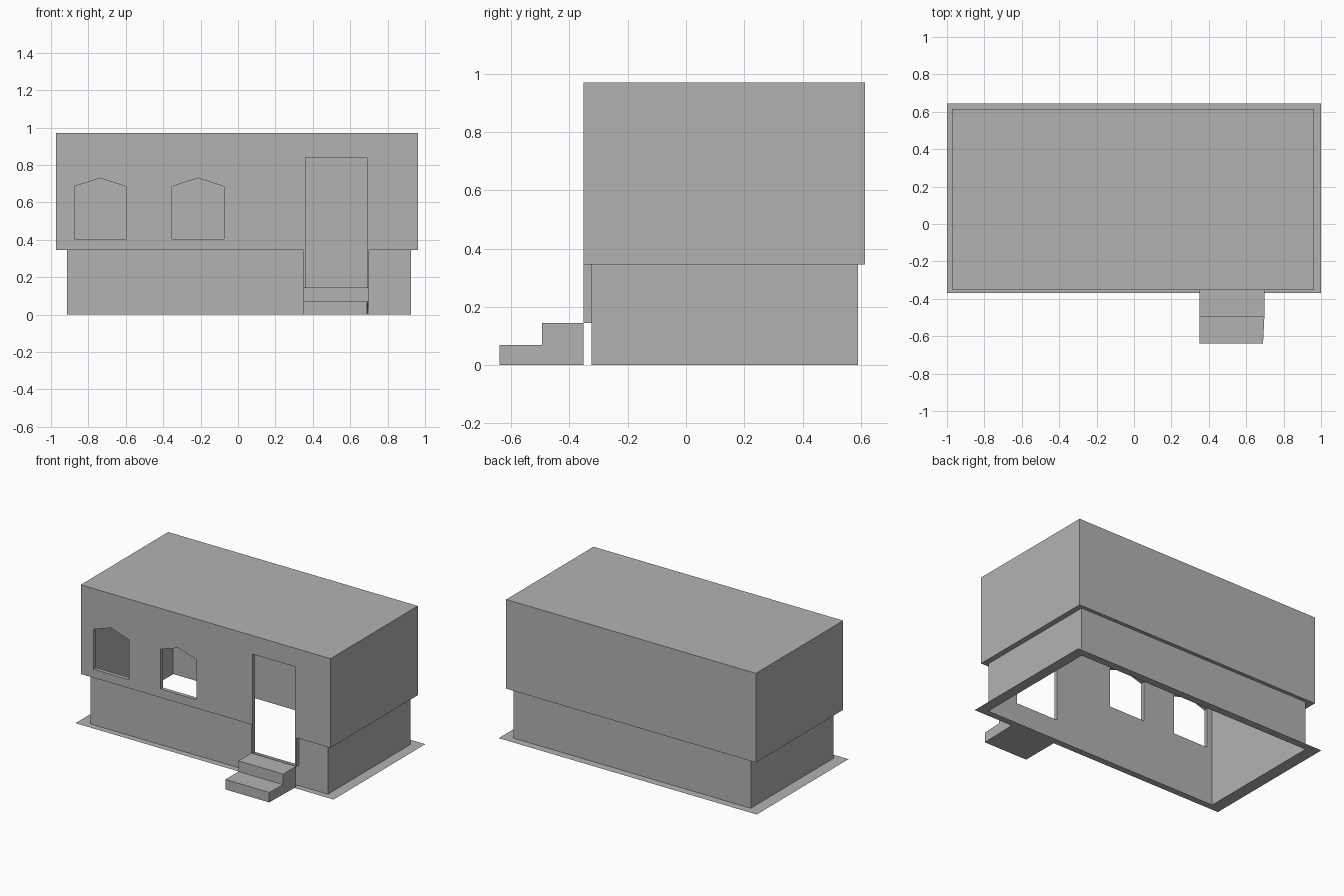
import bpy
import bmesh

cube = bpy.data.objects.get("Cube")
if cube:
    bpy.data.objects.remove(cube, do_unlink=True)

grey = bpy.data.materials.new("plain_grey")
grey.use_nodes = True
colour = (0.45, 0.45, 0.45, 1)
grey.diffuse_color = colour
grey.node_tree.nodes["Principled BSDF"].inputs["Base Color"].default_value = colour

# Shared plan dimensions
LEFT, RIGHT, FRONT, BACK = -0.915, 0.925, -0.325, 0.59
FACADE, EAVE, TOP = -0.352, 0.345, 0.97
STEP_TOP = 0.145


def finish(name, bm):
    bmesh.ops.recalc_face_normals(bm, faces=bm.faces)
    mesh = bpy.data.meshes.new(name)
    bm.to_mesh(mesh)
    bm.free()
    mesh.materials.append(grey)
    obj = bpy.data.objects.new(name, mesh)
    bpy.context.collection.objects.link(obj)
    return obj


def prism(name, outline, start, end, axis="y"):
    """Extrude a closed outline along y (points are x, z) or x (points are y, z)."""
    bm = bmesh.new()
    place = (lambda a, b, d: (a, d, b)) if axis == "y" else (lambda a, b, d: (d, a, b))
    rings = [[bm.verts.new(place(a, b, d)) for a, b in outline] for d in (start, end)]
    bm.faces.new(rings[0])
    bm.faces.new(rings[1])
    for i in range(len(outline)):
        j = (i + 1) % len(outline)
        bm.faces.new((rings[0][i], rings[0][j], rings[1][j], rings[1][i]))
    return finish(name, bm)


def rect(a0, b0, a1, b1):
    return [(a0, b0), (a1, b0), (a1, b1), (a0, b1)]


def combine(target, tool, operation):
    mod = target.modifiers.new(tool.name, "BOOLEAN")
    mod.operation, mod.solver, mod.object = operation, "EXACT", tool
    bpy.context.view_layer.objects.active = target
    bpy.ops.object.modifier_apply(modifier=mod.name)
    bpy.data.objects.remove(tool, do_unlink=True)


# Upper storey: overhanging hollow box with a door surround reaching down
upper = prism("upper_storey", rect(-0.972, EAVE, 0.963, TOP), FACADE, 0.615)
combine(upper, prism("surround", rect(0.35, STEP_TOP, 0.70, 0.6), FACADE, FRONT), "UNION")
combine(upper, prism("cavity", rect(LEFT, -0.1, RIGHT, 0.945), FRONT, BACK), "DIFFERENCE")

# Two pointed windows and the doorway
for x0, x1 in ((-0.875, -0.6), (-0.353, -0.075)):
    shape = [(x0, 0.405), (x1, 0.405), (x1, 0.685), ((x0 + x1) / 2, 0.73), (x0, 0.685)]
    combine(upper, prism("window", shape, -0.5, -0.2), "DIFFERENCE")
combine(upper, prism("doorway", rect(0.36, 0.1, 0.69, 0.84), -0.5, -0.2), "DIFFERENCE")

# Lower walls: thin sheet, notched at the doorway
bm = bmesh.new()
front = [(LEFT, 0), (RIGHT, 0), (RIGHT, EAVE), (0.69, EAVE), (0.69, STEP_TOP),
         (0.36, STEP_TOP), (0.36, EAVE), (LEFT, EAVE)]
v = [bm.verts.new((x, FRONT, z)) for x, z in front]
bm.faces.new(v)
bl, br, tr, tl = [bm.verts.new((x, BACK, z)) for x, z in rect(LEFT, 0, RIGHT, EAVE)]
bm.faces.new((br, bl, tl, tr))
bm.faces.new((v[1], br, tr, v[2]))
bm.faces.new((bl, v[0], v[7], tl))
finish("lower_walls", bm)

# Flat ground flange around the base
bm = bmesh.new()
outer = [bm.verts.new((x, y, 0)) for x, y in rect(-1, -0.37, 1, 0.645)]
inner = [bm.verts.new((x, y, 0)) for x, y in rect(LEFT, FRONT, RIGHT, BACK)]
for i in range(4):
    j = (i + 1) % 4
    bm.faces.new((outer[i], outer[j], inner[j], inner[i]))
finish("ground_flange", bm)

# Entrance steps, tapering slightly towards the front
steps = [(FACADE, 0), (-0.64, 0), (-0.64, 0.07), (-0.495, 0.07),
         (-0.495, STEP_TOP), (FACADE, STEP_TOP)]
stairs = prism("entrance_steps", steps, 0.35, 0.697, "x")
for vert in stairs.data.vertices:
    if vert.co.x > 0.5 and vert.co.y < -0.6:
        vert.co.x = 0.69
